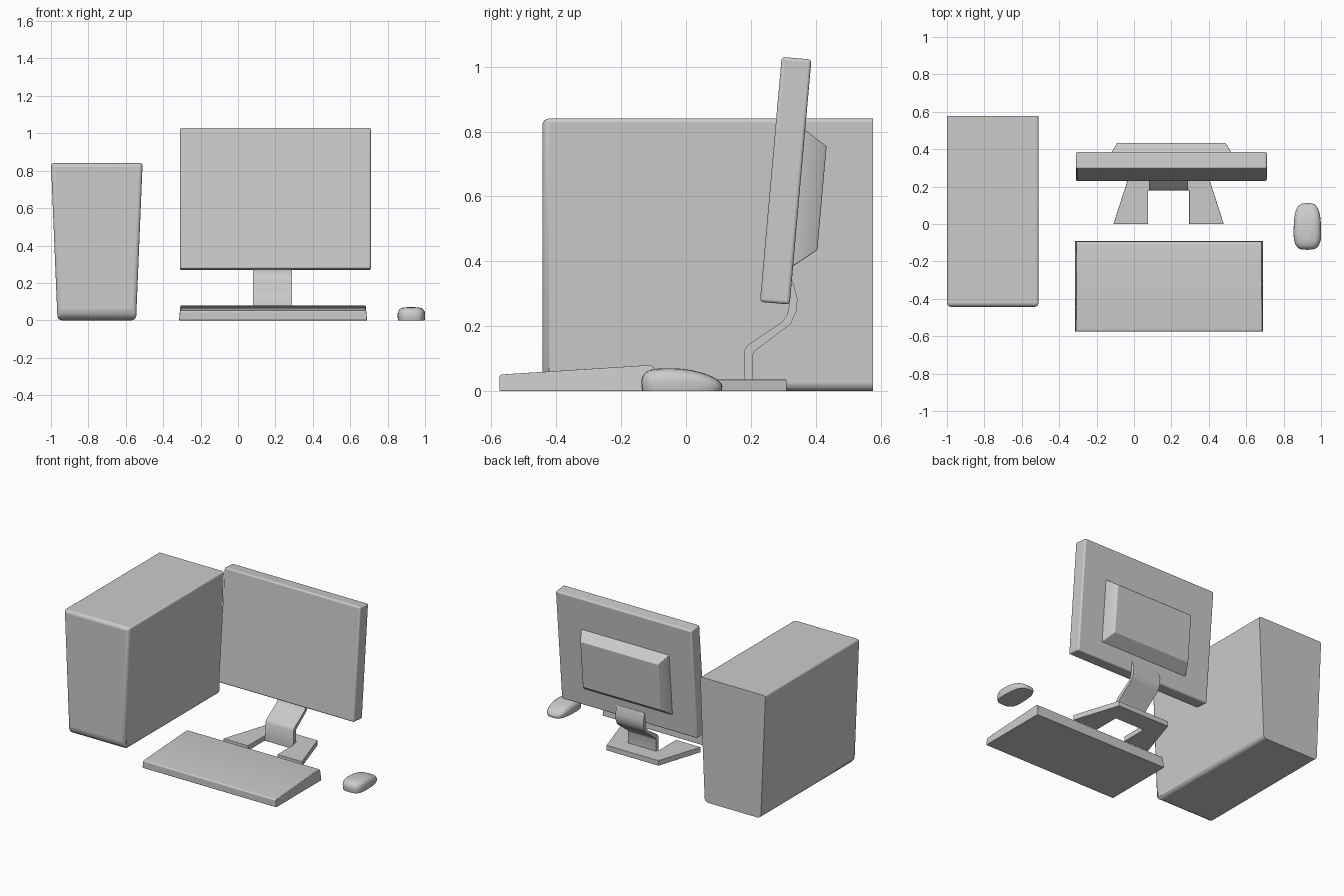
import bpy, bmesh, math

old = bpy.data.objects.get("Cube")
if old:
    bpy.data.objects.remove(old, do_unlink=True)

grey = bpy.data.materials.new("plain_grey")
grey.use_nodes = True
COLOUR = (0.6, 0.6, 0.6, 1)
grey.diffuse_color = COLOUR
grey.node_tree.nodes["Principled BSDF"].inputs["Base Color"].default_value = COLOUR


def loft(name, rings, bevel=0, weight=None, angle=30):
    """Skin equal rings of points, cap both ends, bevel all edges or those given a weight."""
    bm = bmesh.new()
    loops = [[bm.verts.new(p) for p in ring] for ring in rings]
    n = len(loops[0])
    for a, b in zip(loops, loops[1:]):
        for i in range(n):
            j = (i + 1) % n
            bm.faces.new((a[i], a[j], b[j], b[i]))
    bm.faces.new(loops[0])
    bm.faces.new(loops[-1])
    bmesh.ops.recalc_face_normals(bm, faces=bm.faces)
    if weight:
        layer = bm.edges.layers.float.new("bevel_weight_edge")
        for e in bm.edges:
            e[layer] = weight(*(v.co for v in e.verts))
    mesh = bpy.data.meshes.new(name)
    bm.to_mesh(mesh)
    bm.free()
    mesh.materials.append(grey)
    obj = bpy.data.objects.new(name, mesh)
    bpy.context.collection.objects.link(obj)
    if bevel:
        mod = obj.modifiers.new("rounding", "BEVEL")
        mod.width = bevel
        mod.segments = 4
        mod.limit_method = "WEIGHT" if weight else "ANGLE"
    bpy.ops.object.select_all(action="DESELECT")
    obj.select_set(True)
    bpy.context.view_layer.objects.active = obj
    bpy.ops.object.shade_smooth_by_angle(angle=math.radians(angle))
    return obj


def rect_xz(x0, x1, z0, z1, y):
    return [(x0, y, z0), (x1, y, z0), (x1, y, z1), (x0, y, z1)]


# Computer tower: tapers downward, sharp back, rounded front and underside
def tower_weight(a, b):
    front = a.y < 0 and b.y < 0
    low = a.z < 0.1 and b.z < 0.1
    if a.y > 0 and b.y > 0:
        return 0
    if front:
        return 1 if low else 0.35
    return 0.4 if low else 0.2


def tower_ring(y):
    return [(-0.965, y, 0), (-0.545, y, 0), (-0.51, y, 0.84), (-1, y, 0.84)]


loft("computer_tower", [tower_ring(-0.443), tower_ring(0.577)], 0.06, tower_weight)

# Monitor: slab and tapered back housing, leaning back together
TILT = -math.radians(5.07)
screen = loft("monitor_panel", [rect_xz(-0.31, 0.71, 0, 0.758, y) for y in (0, 0.092)], 0.01)
housing = loft("monitor_back_housing", [
    rect_xz(-0.13, 0.53, 0.118, 0.54, 0.085),
    rect_xz(-0.13, 0.53, 0.118, 0.54, 0.092),
    rect_xz(-0.09, 0.49, 0.175, 0.496, 0.162)], 0.006)
for part in (screen, housing):
    part.location = (0, 0.228, 0.275)
    part.rotation_euler.x = TILT

# Bent neck strip joining base and monitor
neck = [(0.18, 0.02), (0.18, 0.125), (0.19, 0.142), (0.295, 0.212), (0.312, 0.235),
        (0.318, 0.265), (0.305, 0.34), (0.328, 0.34), (0.344, 0.285), (0.34, 0.245),
        (0.323, 0.207), (0.21, 0.122), (0.206, 0.11), (0.206, 0.02)]
loft("monitor_neck", [[(x, y, z) for y, z in neck] for x in (0.08, 0.29)], angle=35)

# U-shaped foot, mirrored about the neck centre
half = [(0.11, 0.18), (0.11, 0), (0.295, 0), (0.195, 0.31)]
outline = half + [(-x, y) for x, y in reversed(half)]
loft("monitor_foot", [[(0.185 + x, y, z) for x, y in outline] for z in (0, 0.035)], 0.002)

# Keyboard: wedge with rounded back edge
profile = [(-0.575, 0), (-0.575, 0.046), (-0.57, 0.051), (-0.115, 0.08),
           (-0.102, 0.077), (-0.094, 0.066), (-0.09, 0)]
loft("keyboard", [
    [(0.1875 + s * (0.503 - 0.1 * z), y, z) for y, z in profile] for s in (-1, 1)], 0.004)


# Mouse: stacked rounded outlines under a sloping top
def mouse_ring(level, scale):
    ring = []
    for i in range(32):
        a = 2 * math.pi * i / 32
        c, s = math.cos(a), math.sin(a)
        u = math.copysign(abs(c) ** 0.6, c)
        v = math.copysign(abs(s) ** 0.7, s)
        y = v * (0.125 - 0.073 * (1 - scale))
        x = u * 0.073 * scale * (1 - 0.08 * v)
        top = 0.07 - 1.6 * max(0, y + 0.03) ** 2 - 1.2 * min(0, y + 0.05) ** 2
        ring.append((0.927 + x, y - 0.013, level * top))
    return ring


layers = [(0, 0.96), (0.2, 0.99), (0.45, 1), (0.65, 0.97), (0.82, 0.88), (0.93, 0.74),
          (0.98, 0.55), (1, 0.3), (1, 0.05)]
loft("mouse", [mouse_ring(*layer) for layer in layers], angle=50)
